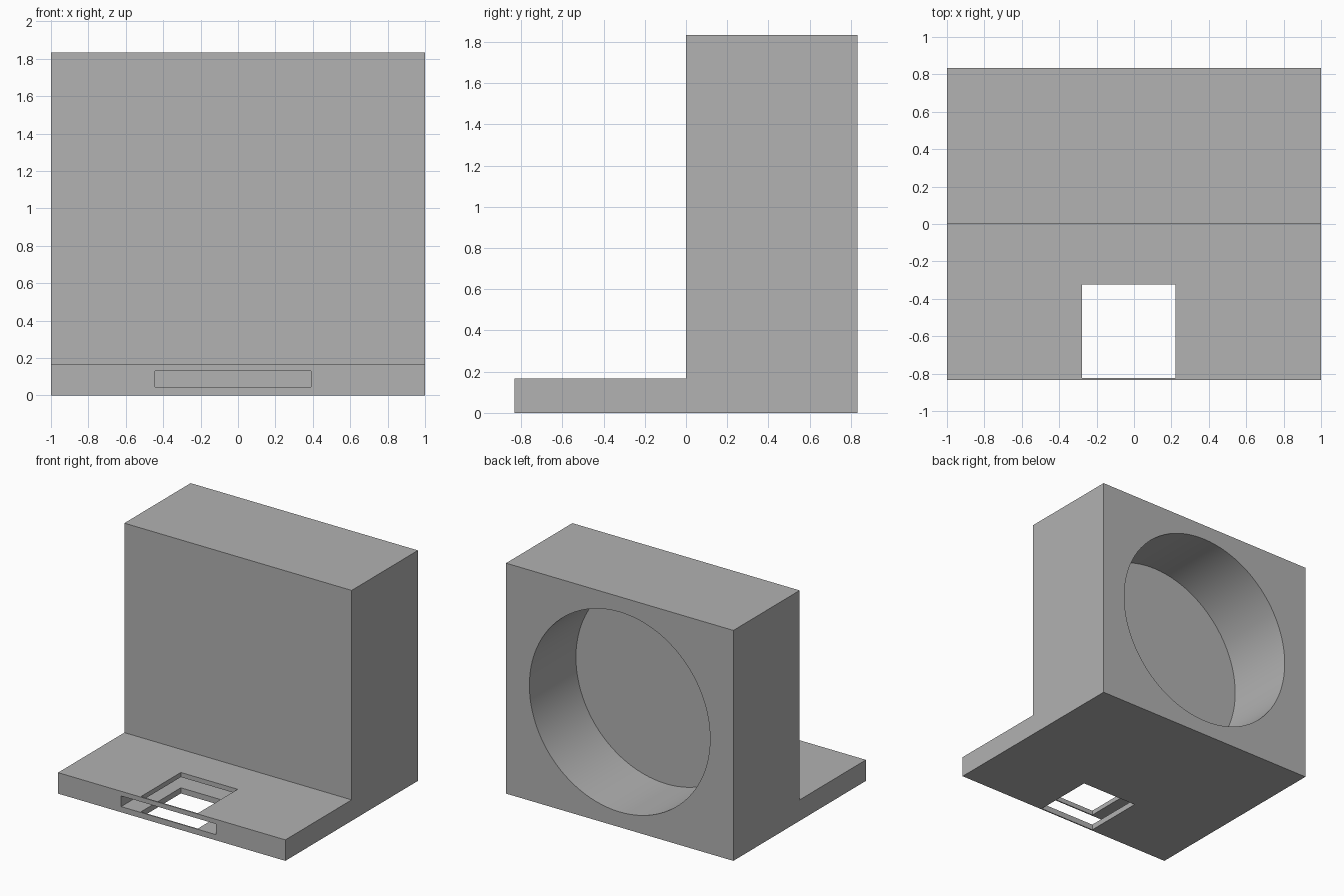
import bpy, bmesh, math
from mathutils import Matrix

cube = bpy.data.objects.get("Cube")
if cube:
    bpy.data.objects.remove(cube, do_unlink=True)

# Single grey material
grey = bpy.data.materials.new("plain_grey")
grey.use_nodes = True
colour = (0.445, 0.445, 0.445, 1)
grey.diffuse_color = colour
grey.node_tree.nodes["Principled BSDF"].inputs["Base Color"].default_value = colour

HALF_W, HALF_D = 1.0, 0.833
HEIGHT, BASE = 1.833, 0.167


def add_object(name, bm):
    bmesh.ops.recalc_face_normals(bm, faces=bm.faces)
    mesh = bpy.data.meshes.new(name)
    bm.to_mesh(mesh)
    bm.free()
    mesh.materials.append(grey)
    obj = bpy.data.objects.new(name, mesh)
    bpy.context.collection.objects.link(obj)
    return obj


def box(name, low, high):
    bm = bmesh.new()
    bmesh.ops.create_cube(bm, size=1)
    for v in bm.verts:
        v.co = [a if c < 0 else b for c, a, b in zip(v.co, low, high)]
    return add_object(name, bm)


def cut(target, cutter):
    cutter.hide_render = True
    mod = target.modifiers.new(cutter.name, 'BOOLEAN')
    mod.operation = 'DIFFERENCE'
    mod.solver = 'EXACT'
    mod.object = cutter
    bpy.context.view_layer.objects.active = target
    bpy.ops.object.modifier_apply(modifier=mod.name)
    bpy.data.objects.remove(cutter, do_unlink=True)


# L-shaped body: side profile extruded across the width
profile = [(-HALF_D, 0), (HALF_D, 0), (HALF_D, HEIGHT),
           (0, HEIGHT), (0, BASE), (-HALF_D, BASE)]
bm = bmesh.new()
side = bm.faces.new([bm.verts.new((-HALF_W, y, z)) for y, z in profile])
ext = bmesh.ops.extrude_face_region(bm, geom=[side])
bmesh.ops.translate(bm, vec=(2 * HALF_W, 0, 0),
                    verts=[g for g in ext["geom"] if isinstance(g, bmesh.types.BMVert)])
body = add_object("housing_body", bm)

# Round blind recess in the back
DEPTH, RADIUS = 0.585, 0.795
bm = bmesh.new()
place = Matrix.Translation((0, HALF_D, HEIGHT / 2)) @ Matrix.Rotation(math.pi / 2, 4, 'X')
bmesh.ops.create_cone(bm, cap_ends=True, segments=96, radius1=RADIUS,
                      radius2=RADIUS, depth=2 * DEPTH, matrix=place)
cut(body, add_object("round_recess", bm))

# Flat slot entering from the front of the base
cut(body, box("front_slot", (-0.445, -1, 0.045), (0.39, -0.003, 0.13)))

# Square window straight through the base, crossing the slot
cut(body, box("base_window", (-0.277, -0.823, -0.1), (0.223, -0.323, 0.3)))

# Smooth the round wall, keep corners crisp
bpy.ops.object.select_all(action='DESELECT')
body.select_set(True)
bpy.context.view_layer.objects.active = body
bpy.ops.object.shade_smooth_by_angle(angle=math.radians(30))
